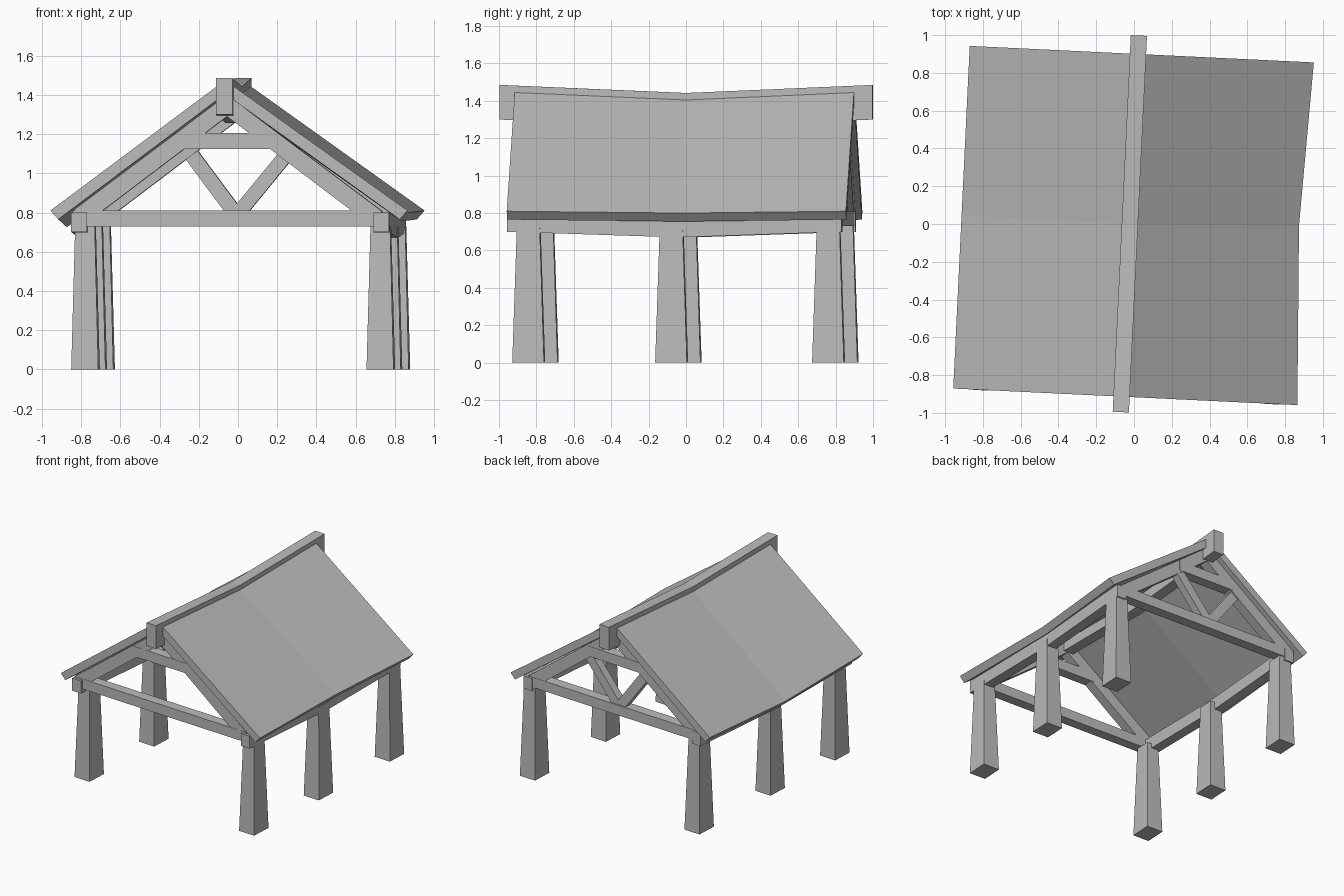
import bpy, bmesh, math

old = bpy.data.objects.get("Cube")
if old:
    bpy.data.objects.remove(old, do_unlink=True)

# One plain colour for the whole pavilion
grey = bpy.data.materials.new("plain grey")
grey.use_nodes = True
grey.diffuse_color = (0.5, 0.5, 0.5, 1)
bsdf = grey.node_tree.nodes["Principled BSDF"]
bsdf.inputs["Base Color"].default_value = (0.5, 0.5, 0.5, 1)
bsdf.inputs["Roughness"].default_value = 0.9

TURN = math.radians(-2.75)   # the whole building stands slightly turned


def loft(name, sections):
    """Solid skinned through matching closed sections."""
    bm = bmesh.new()
    rings = [[bm.verts.new(p) for p in s] for s in sections]
    n = len(rings[0])
    for a, b in zip(rings, rings[1:]):
        for i in range(n):
            j = (i + 1) % n
            bm.faces.new((a[i], a[j], b[j], b[i]))
    bm.faces.new(rings[0])
    bm.faces.new(rings[-1])
    bmesh.ops.recalc_face_normals(bm, faces=bm.faces)
    mesh = bpy.data.meshes.new(name)
    bm.to_mesh(mesh)
    bm.free()
    mesh.materials.append(grey)
    obj = bpy.data.objects.new(name, mesh)
    obj.rotation_euler.z = TURN
    bpy.context.collection.objects.link(obj)
    return obj


def section(profile, y, drop=0.0):
    return [(x, y, z - drop) for x, z in profile]


def slab(name, profile, y0, y1):
    """Upright profile given thickness along the building."""
    return loft(name, [section(profile, y0), section(profile, y1)])


def sagging(name, profile, y0, y1, drop):
    """Long member that dips at mid length."""
    return loft(name, [section(profile, y0), section(profile, 0, drop), section(profile, y1)])


def rect(x, half, z0, z1):
    return [(x - half, z0), (x + half, z0), (x + half, z1), (x - half, z1)]


def plan(x, y, w, d, z):
    return [(x + sx * w / 2, y + sy * d / 2, z)
            for sx, sy in ((-1, -1), (1, -1), (1, 1), (-1, 1))]


# Tapered posts, three on each side
for side, sx in (("left", 1), ("right", -1)):
    for place, y in (("front", -0.805), ("middle", -0.04), ("back", 0.8)):
        x = 0.014 + sx * 0.754
        loft(f"{side}_{place}_post",
             [plan(x, y, 0.138, 0.17, 0), plan(x, y, 0.1, 0.122, 0.73)])

    # Wall plate lying on the posts
    sagging(f"{side}_wall_plate", rect(0.004 + sx * 0.772, 0.04, 0.70, 0.80),
            -0.918, 0.872, 0.03)

# Gable trusses
MID = -0.013
for place, y0, y1 in (("front", -0.9, -0.82), ("back", 0.785, 0.868)):
    slab(f"{place}_tie_beam", rect(MID, 0.79, 0.73, 0.81), y0, y1)
    slab(f"{place}_collar_beam", rect(MID, 0.25, 1.125, 1.205), y0, y1)
    for side, sx in (("left", 1), ("right", -1)):
        rafter = [(0.78, 0.76), (0.78, 0.815), (0, 1.4), (0, 1.29), (0.635, 0.81), (0.635, 0.76)]
        slab(f"{place}_{side}_rafter",
             [(MID + sx * x, z) for x, z in rafter], y0 + 0.002, y1 - 0.002)

# V struts in the back truss only
for side, foot, head, top in (("left", -0.05, 0.245, 1.14), ("right", -0.042, -0.295, 1.12)):
    slab(f"back_{side}_strut",
         [(foot - 0.047, 0.78), (foot + 0.047, 0.78), (head + 0.047, top), (head - 0.047, top)],
         0.795, 0.858)

# Roof panels; the left eave is pulled in at mid length
RIDGE = [(-0.022, 1.405), (-0.022, 1.475)]
sagging("right_roof_panel", [(-0.914, 0.81), (-0.874, 0.765)] + RIDGE, -0.916, 0.9, 0.04)

left_end = [(0.91, 0.81), (0.87, 0.765)] + RIDGE
left_mid = [(0.873, 0.032, 0.80), (0.835, 0.03, 0.755)] + section(RIDGE, 0, 0.04)
loft("left_roof_panel", [section(left_end, -0.916), left_mid, section(left_end, 0.9)])

# Ridge beam
sagging("ridge_beam", rect(-0.022, 0.043, 1.30, 1.485), -0.998, 0.998, 0.043)
